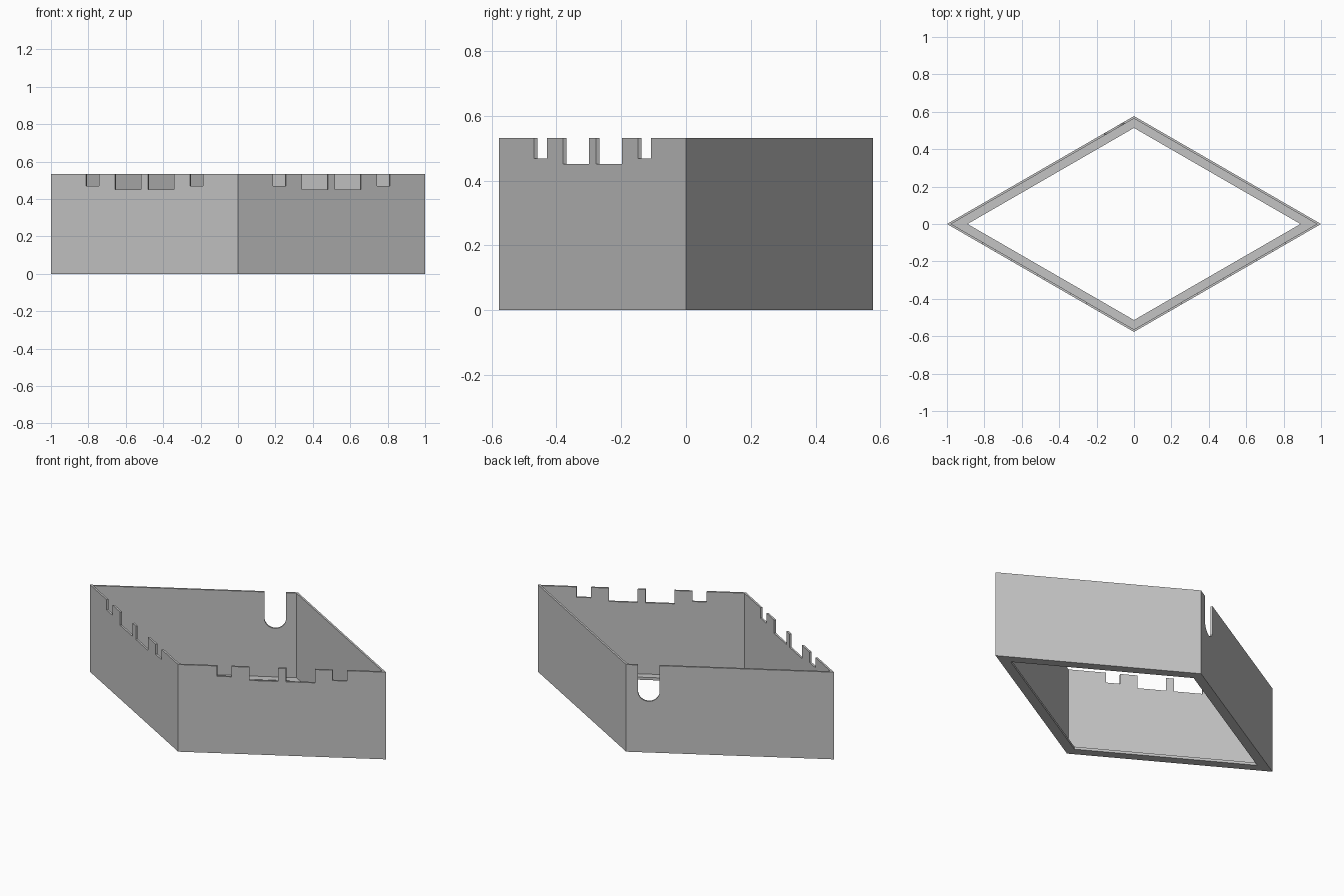
import bpy
import bmesh
from math import sin, cos, pi
from mathutils import Vector

cube = bpy.data.objects.get("Cube")
if cube:
    bpy.data.objects.remove(cube, do_unlink=True)

HALF_X, HALF_Y, HEIGHT = 1.0, 0.577, 0.532
WALL_SCALE, OPENING_SCALE, LIP_Z = 0.977, 0.89, 0.016

grey = bpy.data.materials.new("light_grey")
grey.use_nodes = True
colour = (0.55, 0.55, 0.55, 1)
grey.diffuse_color = colour
grey.node_tree.nodes["Principled BSDF"].inputs["Base Color"].default_value = colour


def make_object(name, bm):
    bmesh.ops.recalc_face_normals(bm, faces=bm.faces)
    mesh = bpy.data.meshes.new(name)
    bm.to_mesh(mesh)
    bm.free()
    mesh.materials.append(grey)
    obj = bpy.data.objects.new(name, mesh)
    bpy.context.collection.objects.link(obj)
    return obj


# Diamond frame: a closed section of walls and bottom lip swept round four corners
corners = [(0, -HALF_Y), (HALF_X, 0), (0, HALF_Y), (-HALF_X, 0)]
section = [(1, 0), (1, HEIGHT), (WALL_SCALE, HEIGHT), (WALL_SCALE, LIP_Z),
           (OPENING_SCALE, LIP_Z), (OPENING_SCALE, 0)]
bm = bmesh.new()
rings = [[bm.verts.new((x * s, y * s, z)) for x, y in corners] for s, z in section]
for i, ring in enumerate(rings):
    following = rings[(i + 1) % len(rings)]
    for j in range(4):
        k = (j + 1) % 4
        bm.faces.new((ring[j], ring[k], following[k], following[j]))
frame = make_object("diamond_frame", bm)


def add_cutter(bm, start, end, profile):
    """Extrude a (distance along wall, height) profile through one wall."""
    start, end = Vector((*start, 0)), Vector((*end, 0))
    along = (end - start).normalized()
    across = along.cross(Vector((0, 0, 1))) * 0.04
    sides = [[bm.verts.new(start + along * d + Vector((0, 0, z)) + across * f)
              for d, z in profile] for f in (-1, 1)]
    for side in sides:
        bm.faces.new(side)
    for i in range(len(profile)):
        k = (i + 1) % len(profile)
        bm.faces.new((sides[0][i], sides[0][k], sides[1][k], sides[1][i]))


# Battlement notches, mirrored about the middle of both front walls
cut = bmesh.new()
above = HEIGHT + 0.1
wall_length = Vector((HALF_X, HALF_Y)).length
for end in (corners[1], corners[3]):
    for near, far, floor in ((0.022, 0.182, 0.451), (0.281, 0.361, 0.469)):
        for sign in (-1, 1):
            a, b = sorted(wall_length / 2 + sign * d for d in (near, far))
            add_cutter(cut, corners[0], end,
                       [(a, floor), (b, floor), (b, above), (a, above)])

# Round-bottomed slot near the back corner
radius, centre, arc_z = 0.06, 0.125, 0.372
arc = [(centre - radius * cos(pi * i / 24), arc_z - radius * sin(pi * i / 24))
       for i in range(25)]
add_cutter(cut, corners[2], corners[3],
           arc + [(centre + radius, above), (centre - radius, above)])
cutter = make_object("notch_cutter", cut)
cutter.hide_render = True

# Apply the cuts and remove the cutter
boolean = frame.modifiers.new("notches", 'BOOLEAN')
boolean.operation = 'DIFFERENCE'
boolean.solver = 'EXACT'
boolean.object = cutter
bpy.context.view_layer.objects.active = frame
frame.select_set(True)
bpy.ops.object.modifier_apply(modifier=boolean.name)
bpy.data.objects.remove(cutter, do_unlink=True)
